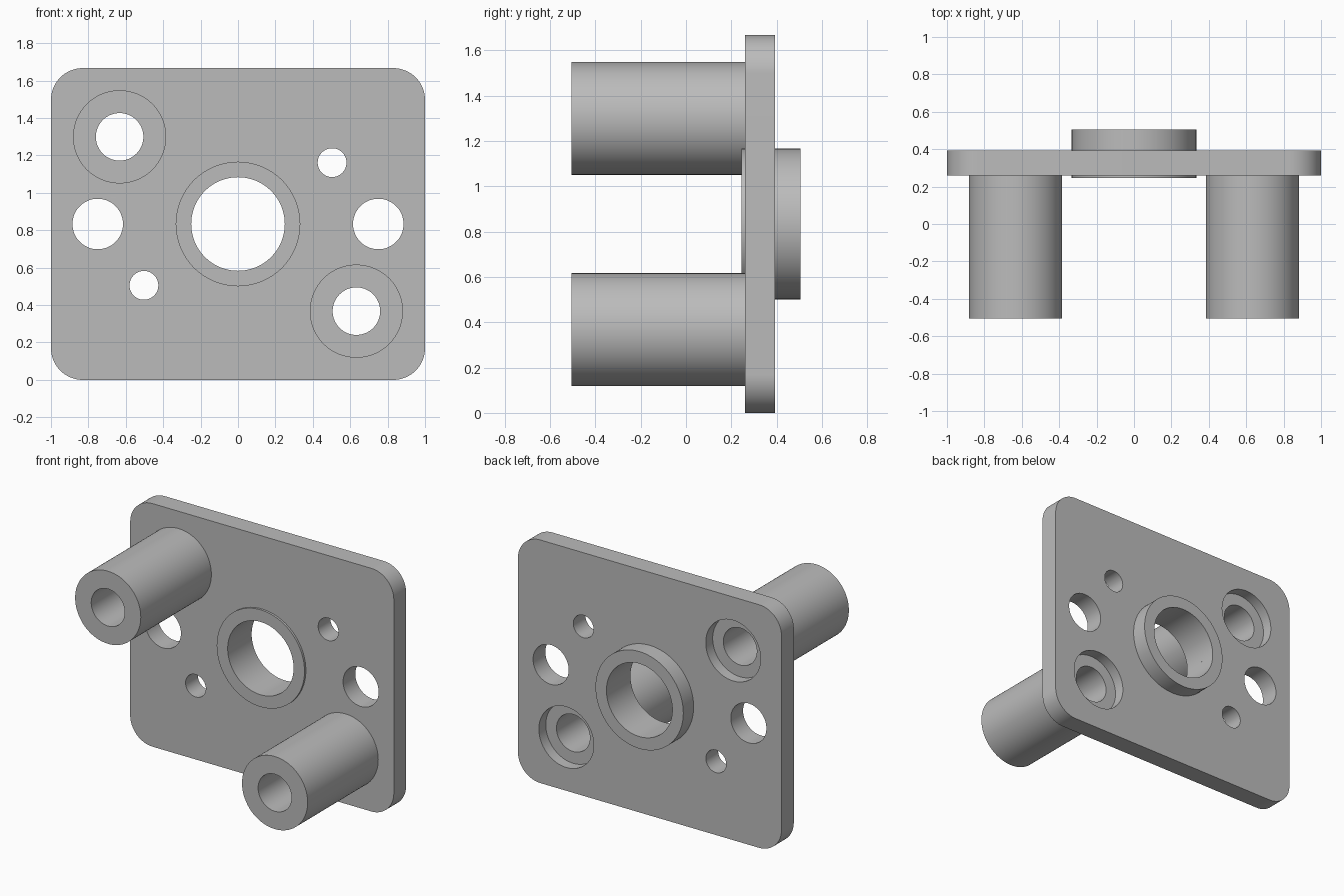
import bpy, bmesh, math
from mathutils import Matrix, Vector

cube = bpy.data.objects.get("Cube")
if cube:
    bpy.data.objects.remove(cube, do_unlink=True)

SEGMENTS = 96
WIDTH, HEIGHT, CORNER = 2.0, 1.667, 0.17
MID = HEIGHT / 2
PLATE_FRONT, PLATE_BACK = 0.26, 0.393
FRONT_END, BACK_END = -0.505, 0.505
TUBE_X, TUBE_RISE = 0.633, 0.466
TUBE_R, BORE_R, RECESS_R, RECESS_DEPTH = 0.249, 0.127, 0.208, 0.075
BUSH_R, BUSH_BORE_R = 0.333, 0.25

metal = bpy.data.materials.new("grey metal")
metal.use_nodes = True
GREY = (0.5, 0.5, 0.5, 1)
metal.diffuse_color = GREY
metal.node_tree.nodes["Principled BSDF"].inputs["Base Color"].default_value = GREY


def finish(name, bm):
    """Clean a bmesh and turn it into a smooth-shaded object with sharp edges."""
    bmesh.ops.remove_doubles(bm, verts=bm.verts, dist=1e-5)
    bmesh.ops.recalc_face_normals(bm, faces=bm.faces)
    mesh = bpy.data.meshes.new(name)
    bm.to_mesh(mesh)
    bm.free()
    mesh.materials.append(metal)
    obj = bpy.data.objects.new(name, mesh)
    bpy.context.collection.objects.link(obj)
    bpy.ops.object.select_all(action="DESELECT")
    obj.select_set(True)
    bpy.context.view_layer.objects.active = obj
    bpy.ops.object.shade_smooth_by_angle(angle=math.radians(30))
    return obj


def arc(cx, cz, r, start=0, sweep=360, steps=SEGMENTS):
    """Points along an arc in the plate's plane; a full circle omits its end."""
    count = steps if sweep == 360 else steps + 1
    angles = [math.radians(start + sweep * i / steps) for i in range(count)]
    return [(cx + r * math.cos(a), cz + r * math.sin(a)) for a in angles]


def lathe(name, x, z, profile):
    """Revolve a closed (radius, y) profile about a front-to-back axis."""
    bm = bmesh.new()
    verts = [bm.verts.new((x + r, y, z)) for r, y in profile]
    edges = [bm.edges.new((v, verts[i - 1])) for i, v in enumerate(verts)]
    bmesh.ops.spin(bm, geom=verts + edges, cent=Vector((x, 0, z)), axis=(0, 1, 0),
                   angle=math.tau, steps=SEGMENTS)
    return finish(name, bm)


# Mounting plate: rounded outline with every opening, filled and extruded
outline = []
for i, (sx, sz) in enumerate([(1, 1), (-1, 1), (-1, -1), (1, -1)]):
    outline += arc(sx * (WIDTH / 2 - CORNER), MID + sz * (MID - CORNER),
                   CORNER, 90 * i, 90, 16)
loops = [outline, arc(0, MID, BUSH_BORE_R)]
for s in (-1, 1):
    loops.append(arc(s * 0.75, MID, 0.135))
    loops.append(arc(s * 0.503, MID + s * 0.328, 0.077))
    loops.append(arc(s * TUBE_X, MID - s * TUBE_RISE, RECESS_R))

curve = bpy.data.curves.new("plate_outline", "CURVE")
curve.dimensions = "2D"
curve.fill_mode = "BOTH"
curve.extrude = (PLATE_BACK - PLATE_FRONT) / 2
for points in loops:
    spline = curve.splines.new("POLY")
    spline.points.add(len(points) - 1)
    for p, (px, pz) in zip(spline.points, points):
        p.co = (px, pz, 0, 1)
    spline.use_cyclic_u = True
helper = bpy.data.objects.new("plate_outline", curve)
bpy.context.collection.objects.link(helper)
bpy.context.view_layer.update()
flat = bpy.data.meshes.new_from_object(
    helper.evaluated_get(bpy.context.evaluated_depsgraph_get()))
bm = bmesh.new()
bm.from_mesh(flat)
bm.transform(Matrix.Translation((0, (PLATE_FRONT + PLATE_BACK) / 2, 0))
             @ Matrix.Rotation(math.pi / 2, 4, "X"))
bpy.data.objects.remove(helper, do_unlink=True)
bpy.data.meshes.remove(flat)
finish("mounting_plate", bm)

# Centre bush: thin lip in front, deeper collar behind
lathe("centre_bush", 0, MID, [
    (BUSH_BORE_R, PLATE_FRONT - 0.015), (BUSH_R, PLATE_FRONT - 0.015),
    (BUSH_R, BACK_END), (BUSH_BORE_R, BACK_END)])

# Standoff tubes: each is spigoted into the plate, leaving a recess at the back
seat = PLATE_BACK - RECESS_DEPTH
for side, s in (("right", -1), ("left", 1)):
    lathe(f"{side}_standoff_tube", s * TUBE_X, MID - s * TUBE_RISE, [
        (BORE_R, FRONT_END), (TUBE_R, FRONT_END), (TUBE_R, PLATE_FRONT),
        (RECESS_R, PLATE_FRONT), (RECESS_R, seat), (BORE_R, seat)])
